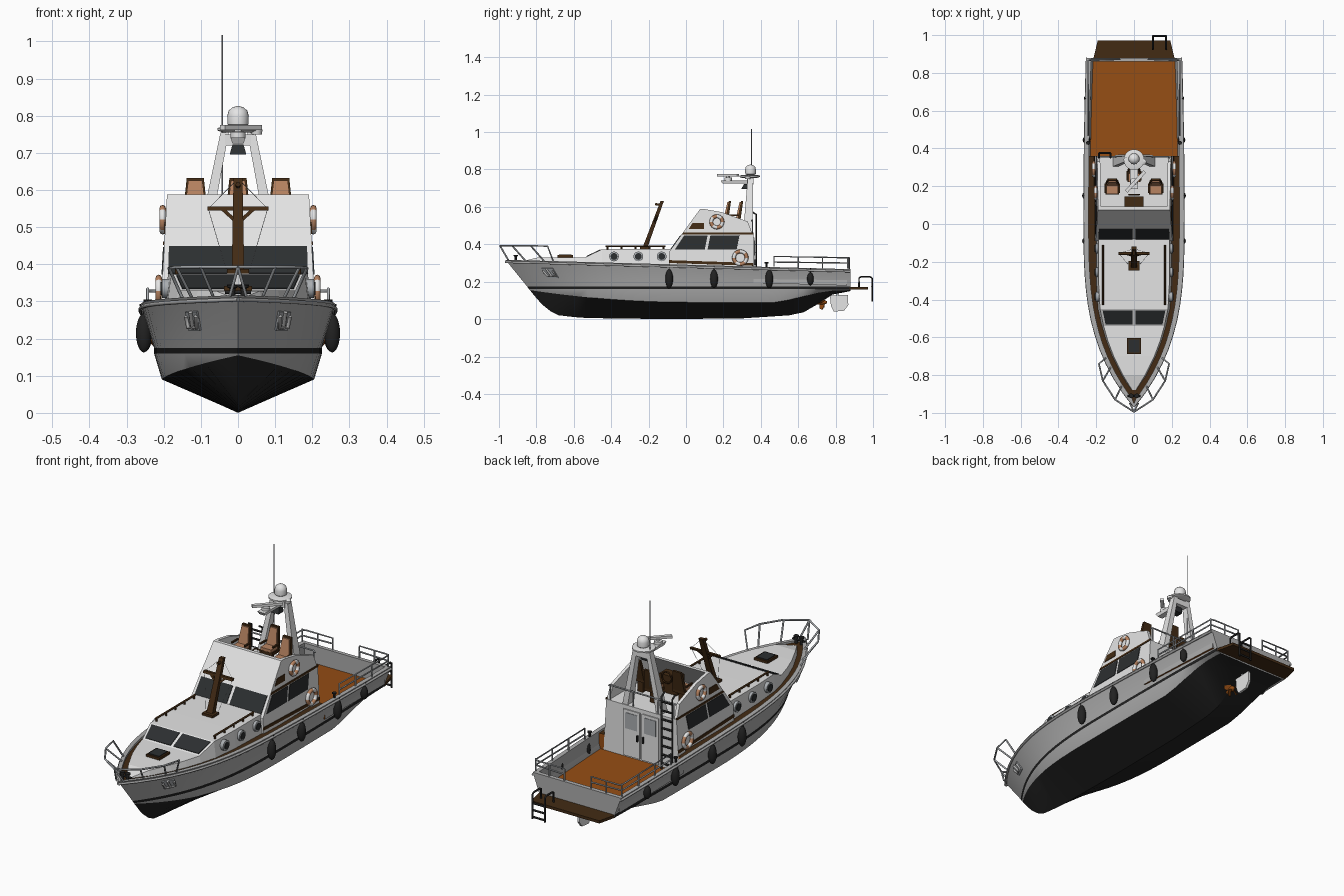
import bpy, bmesh, math
from mathutils import Vector, Matrix

if "Cube" in bpy.data.objects:
    bpy.data.objects.remove(bpy.data.objects["Cube"])

def mat(name, r, g, b):
    m = bpy.data.materials.new(name)
    m.diffuse_color = (r, g, b, 1)
    m.use_nodes = True
    m.node_tree.nodes["Principled BSDF"].inputs["Base Color"].default_value = m.diffuse_color
    return m
WHITE = mat("white paint", .78, .78, .78)
GREY = mat("hull grey", .42, .42, .42)
BLACK = mat("black bottom", .016, .016, .016)
GLASS = mat("dark glass", .025, .028, .03)
BROWN = mat("dark wood", .055, .024, .007)
DECK = mat("orange teak", .30, .075, .007)
TAN = mat("tan cushion", .48, .23, .12)
STEEL = mat("rail steel", .4, .42, .44)

def mesh(name, verts, faces, mats, idx=None, angle=None, solid=0):
    me = bpy.data.meshes.new(name)
    me.from_pydata([tuple(v) for v in verts], [], faces)
    for m in (mats if isinstance(mats, list) else [mats]):
        me.materials.append(m)
    if idx:
        for p, i in zip(me.polygons, idx):
            p.material_index = i
    bm = bmesh.new(); bm.from_mesh(me)
    bmesh.ops.remove_doubles(bm, verts=bm.verts, dist=1e-5)
    bmesh.ops.recalc_face_normals(bm, faces=bm.faces)
    bm.to_mesh(me); bm.free()
    ob = bpy.data.objects.new(name, me)
    bpy.context.collection.objects.link(ob)
    if solid:
        s = ob.modifiers.new("thickness", 'SOLIDIFY'); s.thickness = solid; s.offset = 0
    if angle:
        bpy.ops.object.select_all(action='DESELECT')
        ob.select_set(True); bpy.context.view_layer.objects.active = ob
        bpy.ops.object.shade_smooth_by_angle(angle=math.radians(angle))
    return ob

def loft(name, rings, m, angle=None):
    n, v = len(rings[0]), [p for r in rings for p in r]
    f = [(i*n+j, i*n+(j+1) % n, (i+1)*n+(j+1) % n, (i+1)*n+j) for i in range(len(rings)-1) for j in range(n)]
    f += [tuple(range(n)), tuple(range(len(v)-n, len(v)))]
    return mesh(name, v, f, m, angle=angle)

def beam(name, a, b, sa, sb, m):  # tapered bar with level rectangular ends
    return loft(name, [[(p[0]+i*s[0]/2, p[1]+j*s[1]/2, p[2]) for i, j in ((-1, -1), (1, -1), (1, 1), (-1, 1))]
                       for p, s in ((a, sa), (b, sb))], m)

def box(name, c, s, m):
    return beam(name, (c[0], c[1], c[2]-s[2]/2), (c[0], c[1], c[2]+s[2]/2), s, s, m)

def plate(name, pts, m, t=.006):
    return mesh(name, pts, [tuple(range(len(pts)))], m, solid=t)

def tube(name, paths, r, m, cyclic=False):
    cu = bpy.data.curves.new(name, 'CURVE')
    cu.dimensions = '3D'; cu.bevel_depth = r; cu.bevel_resolution = 1; cu.use_fill_caps = True
    for p in paths:
        s = cu.splines.new('POLY'); s.points.add(len(p)-1); s.use_cyclic_u = cyclic
        for q, c in zip(s.points, p):
            q.co = (*c, 1)
    tmp = bpy.data.objects.new(name, cu)
    bpy.context.collection.objects.link(tmp)
    me = bpy.data.meshes.new_from_object(tmp.evaluated_get(bpy.context.evaluated_depsgraph_get()))
    bpy.data.objects.remove(tmp)
    me.materials.clear(); me.materials.append(m)
    ob = bpy.data.objects.new(name, me); bpy.context.collection.objects.link(ob)
    return ob

def lathe(name, c, prof, m, axis='Z', n=20, angle=40):  # prof: (radius, height)
    R = {'Z': Matrix(), 'X': Matrix.Rotation(math.pi/2, 4, 'Y'), 'Y': Matrix.Rotation(math.pi/2, 4, 'X')}[axis]
    return loft(name, [[Vector(c) + R @ Vector((r*math.cos(2*math.pi*k/n), r*math.sin(2*math.pi*k/n), h))
                        for k in range(n)] for r, h in prof], m, angle)

def interp(x, t):
    for (a, p), (b, q) in zip(t, t[1:]):
        if x <= b:
            return p + (q-p)*max(0, (x-a)/(b-a))
    return t[-1][1]

# hull lines: s runs 0 at the stem to 1 at the transom
def width(s): return (1-max(0, 1-s/.55)**3.2) * (1-.05*max(0, (s-.55)/.45)**2)
def sheer(s): return Vector((.262*width(s), -.965+1.845*s, .317-.05*s))
def stripe(s, z, y0): return Vector((.226*width(s), y0+(.88-y0)*s, z))
def sw(y): return sheer((y+.965)/1.845).x
def sz(y): return sheer((y+.965)/1.845).z
KEEL = [(-.835, .155), (-.79, .10), (-.74, .05), (-.68, .02), (-.55, .006), (-.1, 0), (.3, .004), (.55, .02), (.67, .045), (.75, .125), (.88, .15)]
def section(s, depth):
    t = sheer(s)
    yk = -.835+1.715*s
    zc = .09+.065*max(0, 1-s/.5)**2 + .062*min(1, max(0, (yk-.5)/.25))
    inner = max(0, t.x-.022)
    zd = t.z-depth
    half = [Vector((.205*width(s), yk, zc)), stripe(s, .16, -.84), stripe(s, .175, -.85), t,
            Vector((inner, t.y, t.z)), Vector((inner, t.y, zd))]
    return [Vector((-p.x, p.y, p.z)) for p in half[::-1]] + [Vector((0, yk, interp(yk, KEEL)))] + half
st = [(.718*(i/20)**1.5, .01) for i in range(21)]
st += [(.718+(.989-.718)*i/6, .088) for i in range(7)] + [(.989, 0), (1, 0)]
rings = [section(s, d) for s, d in st]
V = [p for r in rings for p in r]
F, I = [], []
for i in range(len(st)-1):
    for j in range(13):
        F.append((i*13+j, i*13+(j+1) % 13, i*13+13+(j+1) % 13, i*13+13+j))
        k = max(abs(j-6), abs(j-5))
        I.append((3 if .7 < st[i][0] < .98 else 2 if st[i][0] < .7 else 0) if j == 12 else 1 if k in (1, 3) else 0)
F.append(tuple(range(len(V)-13, len(V)))); I.append(0)
mesh("hull", V, F, [GREY, BLACK, BROWN, DECK], I, angle=30)
for sx in (-1, 1):
    tube("rub_rail", [[Vector((sx*p.x, p.y, p.z-.012)) for p in (sheer(i/24) for i in range(25))]], .006, GREY)

# raised foredeck and trunk cabin
def tw(y): return min(sw(y)-.043, .2)
rows = [(-.88, .308), (-.8, .328), (-.7, .33), (-.62, .33), (-.54, .33), (-.45, .373), (-.3, .375), (-.15, .375), (-.04, .375)]
loft("trunk_cabin", [[(-tw(y), y, .28), (-tw(y)+.012, y, z), (tw(y)-.012, y, z), (tw(y), y, .28)] for y, z in rows], WHITE)
for sx in (-1, 1):
    plate("trunk_window", [(sx*.008, -.532, .334), (sx*.15, -.532, .334), (sx*.166, -.457, .37), (sx*.008, -.457, .37)], GLASS)
    tube("roof_handrail", [[(sx*.165, -.43, .39), (sx*.165, -.11, .39)]] +
         [[(sx*.165, -.42+.075*i, .37), (sx*.165, -.42+.075*i, .39)] for i in range(5)], .005, BROWN)
    for y in (-.385, -.255, -.13):
        x = sx*(tw(y)-.006)
        lathe("porthole_rim", (x, y, .335), [(.026, -.01), (.026, .01), (.02, .012)], STEEL, 'X')
        lathe("porthole_glass", (x, y, .335), [(.018, -.014), (.018, .014)], GLASS, 'X')
box("deck_hatch", (0, -.645, .335), (.076, .084, .014), BROWN)
box("deck_hatch_glass", (0, -.645, .343), (.06, .068, .006), GLASS)
for sx in (-1, 1):
    lathe("bow_bollard", (sx*.015, -.91, .3), [(.008, 0), (.008, .035), (.013, .037), (.013, .044)], BLACK, n=10)
tube("bollard_bar", [[(-.035, -.91, .325), (.035, -.91, .325)]], .005, BLACK)

# wheelhouse and open flybridge
def ww(z): return .207-.055*(z-.3)
def P(sx, y, z, o=0): return (sx*(ww(z)+o), y, z)
prof = [(-.09, .36), (-.022, .455), (.36, .455), (.36, .18), (.3, .18), (.3, .28), (-.09, .28)]
loft("wheelhouse", [[P(sx, y, z) for y, z in prof] for sx in (-1, 1)], WHITE)
side = [(-.022, .455), (.075, .588), (.1, .588), (.19, .572), (.33, .522), (.355, .455)]
for sx in (-1, 1):
    loft("flybridge_side", [[P(sx, y, z, o) for y, z in side] for o in (-.016, 0)], WHITE)
    for pts in ([(-.06, .372), (-.01, .447), (.115, .447), (.1, .372)], [(.115, .372), (.13, .447), (.285, .447), (.27, .372)]):
        plate("side_window", [P(sx, y, z) for y, z in pts], GLASS)
    plate("side_stripe", [P(sx, y, z) for y, z in ((-.022, .452), (.36, .452), (.36, .462), (-.015, .462))], BROWN)
    plate("side_board", [P(sx, y, z) for y, z in ((.015, .482), (.035, .514), (.095, .514), (.095, .482))], BROWN)
    plate("base_trim", [P(sx, y, z) for y, z in ((-.09, .3), (.36, .285), (.36, .3), (-.09, .315))], BROWN)
    f = lambda t: (-.09+.068*t, .36+.095*t)
    plate("windscreen", [(sx*.008, *f(.15)), (sx*.188, *f(.15)), (sx*.186, *f(.92)), (sx*.008, *f(.92))], GLASS)
    plate("aft_door", [(sx*x, .361, z) for x, z in ((.006, .2), (.1, .2), (.1, .435), (.006, .435))], WHITE, .009)
    plate("door_window", [(sx*x, .365, z) for x, z in ((.02, .34), (.086, .34), (.086, .42), (.02, .42))], STEEL, .006)
    box("door_handle", (sx*.016, .37, .305), (.008, .012, .03), BLACK)
loft("flybridge_front", [[P(sx, y, z) for y, z in ((-.022, .455), (.075, .588), (.093, .588), (-.002, .455))] for sx in (-1, 1)], WHITE)
box("console", (0, .115, .5), (.1, .06, .09), BROWN)
tube("steering_wheel", [[(.028*math.cos(a*.4189), .155, .54+.028*math.sin(a*.4189)) for a in range(15)]], .004, BROWN, True)
for x, y in ((-.115, .19), (.115, .19), (0, .255)):
    beam("seat_pedestal", (x, y, .455), (x, y, .52), (.03, .03), (.03, .03), BROWN)
    box("seat_base", (x, y, .522), (.07, .065, .014), BROWN)
    box("seat_cushion", (x, y-.004, .535), (.06, .055, .016), TAN)
    beam("seat_back_shell", (x, y+.028, .53), (x, y+.045, .632), (.068, .016), (.046, .012), BROWN)
    beam("seat_back_cushion", (x, y+.019, .543), (x, y+.036, .625), (.058, .012), (.038, .01), TAN)
    for sx in (-1, 1):
        box("seat_arm", (x+sx*.036, y, .555), (.008, .05, .008), BROWN)
tube("flybridge_rail", [[(-.19, .35, .525), (-.18, .355, .53), (.18, .355, .53), (.19, .35, .525)]] +
     [[(x, .355, .455), (x, .355, .53)] for x in (-.18, -.09, .05, .18)], .004, STEEL)
tube("flybridge_ladder", [[(x, .375, .19), (x, .375, .56), (x, .35, .575)] for x in (-.185, -.125)] +
     [[(-.185, .375, .22+.045*i), (-.125, .375, .22+.045*i)] for i in range(8)], .005, BLACK)

# radar arch with dome, scanner and aerial
for sx in (-1, 1):
    beam("arch_leg", (sx*.095, .33, .455), (sx*.036, .345, .755), (.03, .05), (.022, .03), WHITE)
box("arch_crossbar", (0, .343, .735), (.07, .035, .03), WHITE)
lathe("arch_top", (0, .34, .755), [(.04, 0), (.055, .005), (.055, .012), (.04, .016)], WHITE)
lathe("radar_dome", (0, .345, .77), [(.02, 0), (.028, .006), (.029, .03), (.025, .044), (.014, .053), (.003, .056)], WHITE)
beam("scanner_arm", (0, .27, .725), (0, .27, .742), (.03, .15), (.04, .17), WHITE)
lathe("scanner_base", (0, .225, .738), [(.02, 0), (.02, .018), (.01, .02), (.01, .026)], WHITE)
scan = box("radar_scanner", (0, 0, 0), (.145, .018, .013), WHITE)
scan.location = (.008, .225, .768); scan.rotation_euler.z = math.radians(47)
beam("horn", (0, .315, .695), (0, .325, .722), (.045, .04), (.03, .03), GLASS)
lathe("mast_lamp", (.05, .33, .75), [(.014, 0), (.016, .012), (.008, .018)], WHITE, n=12)
tube("aerial", [[(-.042, .35, .58), (-.042, .35, 1.017)]], .0022, STEEL)

# forward signal mast
box("mast_foot", (0, -.222, .38), (.06, .05, .014), BROWN)
beam("signal_mast", (0, -.222, .375), (0, -.127, .632), (.034, .026), (.024, .018), BROWN)
beam("mast_yard", (0, -.158, .545), (0, -.154, .556), (.165, .014), (.165, .014), BROWN)
for sx in (-1, 1):
    beam("yard_brace", (sx*.005, -.168, .515), (sx*.04, -.157, .547), (.014, .01), (.014, .01), BROWN)
tube("mast_lamp_bracket", [[(0, -.135, .61), (0, -.165, .615)]], .007, BROWN)
tube("rigging", [[(0, -.13, .63), (sx*.08, -.156, .55), (sx*.03, -.215, .38)] for sx in (-1, 1)], .0008, STEEL)

# rails
for sx in (-1, 1):
    top = [(0, -.995, .393), (.1, -.93, .393), (.165, -.83, .392), (.186, -.74, .39)]
    posts = [[(sx*x, y, z), (sx*max(0, sw(y+.07)-.01), y+.07 if x else -.95, sz(y+.07))] for x, y, z in top[:3]]
    tube("bow_rail", [[(sx*x, y, z) for x, y, z in top] + [(sx*(sw(-.71)-.008), -.71, .31)]] + posts, .0045, STEEL)
    X = sx*.243
    tube("aft_rail", [[(X, .47, .28), (X, .47, .335), (X, .865, .328), (sx*.225, .872, .328), (sx*.075, .872, .328), (sx*.075, .872, .268)],
                      [(X, .47, .305), (X, .865, .3), (sx*.075, .872, .3)]] +
         [[(X, y, .27), (X, y, .333)] for y in (.6, .73, .865)] + [[(sx*.16, .872, .265), (sx*.16, .872, .328)]], .004, STEEL)
    lathe("cleat", (X, .43, .275), [(.006, 0), (.006, .022), (.011, .024), (.011, .03)], BLACK, n=8)

    # fenders
    for y, h in ((-.09, .052), (.15, .05), (.445, .05), (.665, .034)):
        r = .021 if h > .04 else .018
        lathe("fender", (sx*(sw(y)-.008), y, .215), [(max(.002, r*math.cos(a*math.pi/12)), h*math.sin(a*math.pi/12)) for a in range(-6, 7)], BLACK, n=14)
        tube("fender_rope", [[(sx*(sw(y)-.005), y, .25), (sx*(sw(y)+.002), y, sz(y))]], .002, BLACK)

    # lifebuoys, white with tan bands
    for y, z, R in ((.165, .52, .03), (.29, .328, .034)):
        n, k = 24, 8
        pts = [(sx*(ww(z)+.008+.009*math.sin(b*math.pi/4)), y+(R+.01*math.cos(b*math.pi/4))*math.cos(a*math.pi/12),
                z+(R+.01*math.cos(b*math.pi/4))*math.sin(a*math.pi/12)) for a in range(n) for b in range(k)]
        fs = [(a*k+b, a*k+(b+1) % k, (a+1) % n*k+(b+1) % k, (a+1) % n*k+b) for a in range(n) for b in range(k)]
        mesh("lifebuoy", pts, fs, [WHITE, TAN], [int(a % 6 < 3) for a in range(n) for b in range(k)], angle=60)

    # anchors in their bow pockets
    def H(s, t):
        p = stripe(s, .175, -.85).lerp(sheer(s), t)
        return Vector((sx*p.x, p.y, p.z))
    plate("anchor_pocket", [H(.085, .35), H(.118, .35), H(.122, .72), H(.088, .72)], STEEL, .01)
    out = Vector((sx*.006, -.006, 0))
    tube("anchor", [[H(.103, .7)+out, H(.103, .38)+out], [H(.089, .62)+out, H(.091, .4)+out, H(.116, .4)+out, H(.118, .62)+out]], .006, GREY)

# swim platform and ladder
loft("swim_platform", [[(-.215, .875, z), (.215, .875, z), (.192, .972, z), (-.192, .972, z)] for z in (.158, .172)], BROWN)
tube("swim_ladder", [[(x, .925, .17), (x, .925, .22), (x, .935, .226), (x, .985, .226), (x, .995, .218), (x, .995, .095)] for x in (.1, .17)] +
     [[(.1, .995, z), (.17, .995, z)] for z in (.105, .14, .175)], .005, BLACK)

# rudder and propeller
loft("rudder", [[(x, y, z) for y, z in ((.77, .125), (.865, .13), (.868, .075), (.845, .045), (.79, .04), (.775, .07))] for x in (-.006, .006)], WHITE)
tube("rudder_stock", [[(0, .81, .12), (0, .81, .16)]], .006, STEEL)
lathe("propeller_hub", (0, .725, .09), [(.012, .07), (.013, -.015), (.004, -.03)], DECK, 'Y', 12)
for i in range(4):
    a = i*math.pi/2+.4
    u, w = Vector((math.cos(a), 0, math.sin(a))), Vector((-math.sin(a), 0, math.cos(a)))
    c, d = Vector((0, .728, .09)), Vector((0, .012, 0))
    plate("propeller_blade", [c+u*.008-w*.006-d, c+u*.03-w*.018-d, c+u*.043, c+u*.03+w*.018+d, c+u*.008+w*.006+d], DECK, .004)
